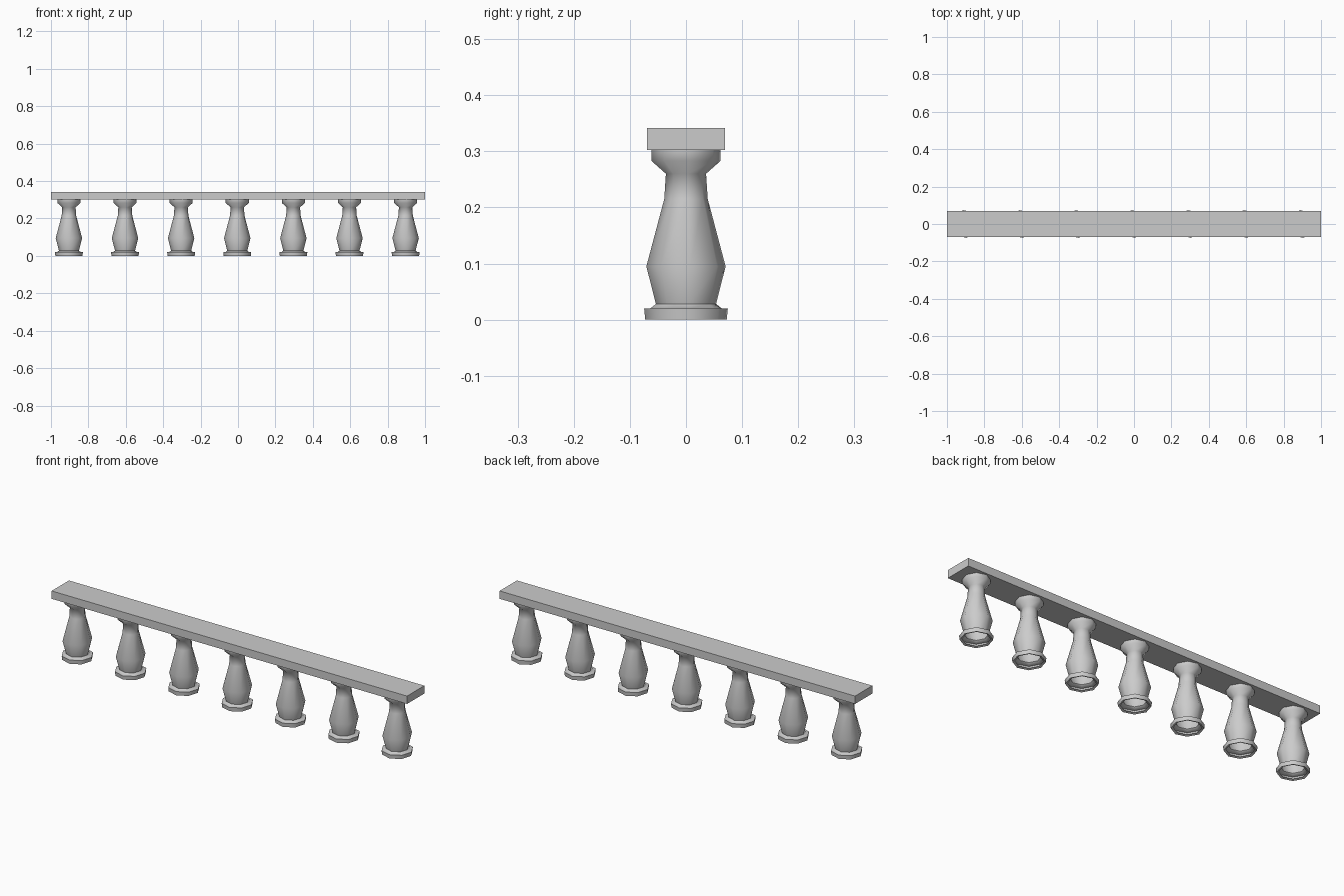
import bpy, bmesh, math

cube = bpy.data.objects.get("Cube")
if cube:
    bpy.data.objects.remove(cube, do_unlink=True)


def material(name, value):
    mat = bpy.data.materials.new(name)
    color = (value, value, value, 1)
    mat.use_nodes = True
    mat.diffuse_color = color
    mat.node_tree.nodes["Principled BSDF"].inputs["Base Color"].default_value = color
    return mat


def add_object(name, bm, mat):
    mesh = bpy.data.meshes.new(name)
    bm.to_mesh(mesh)
    bm.free()
    mesh.materials.append(mat)
    obj = bpy.data.objects.new(name, mesh)
    bpy.context.collection.objects.link(obj)
    return obj


stone = material("pale stone grey", 0.6)

# Handrail slab
bm = bmesh.new()
bmesh.ops.create_cube(bm, size=1)
bmesh.ops.scale(bm, vec=(2, 0.139, 0.04), verts=bm.verts)
bmesh.ops.translate(bm, vec=(0, 0, 0.322), verts=bm.verts)
add_object("handrail", bm, stone)

# Baluster outline (radius, height), from the open foot up to the collar
PROFILE = [(0.062, 0.004), (0.073, 0.0), (0.075, 0.02), (0.064, 0.02),
           (0.054, 0.028), (0.071, 0.095), (0.039, 0.215), (0.036, 0.26),
           (0.062, 0.283), (0.062, 0.303)]
SIDES = 8
TILT = math.radians(6)

bm = bmesh.new()
rings = []
for radius, height in PROFILE:
    angles = [TILT + math.tau * i / SIDES for i in range(SIDES)]
    rings.append([bm.verts.new((radius * math.cos(a), radius * math.sin(a), height))
                  for a in angles])
for low, high in zip(rings, rings[1:]):
    for i in range(SIDES):
        j = (i + 1) % SIDES
        bm.faces.new((low[i], low[j], high[j], high[i]))
first = add_object("baluster_1", bm, stone)

# Smooth the octagonal turning while keeping the foot edges crisp
bpy.ops.object.select_all(action="DESELECT")
first.select_set(True)
bpy.context.view_layer.objects.active = first
bpy.ops.object.shade_smooth_by_angle(angle=math.radians(60))

# Seven evenly spaced balusters
for n in range(7):
    post = first
    if n:
        post = first.copy()
        post.name = f"baluster_{n + 1}"
        bpy.context.collection.objects.link(post)
    post.location.x = -0.904 + 0.3 * n
